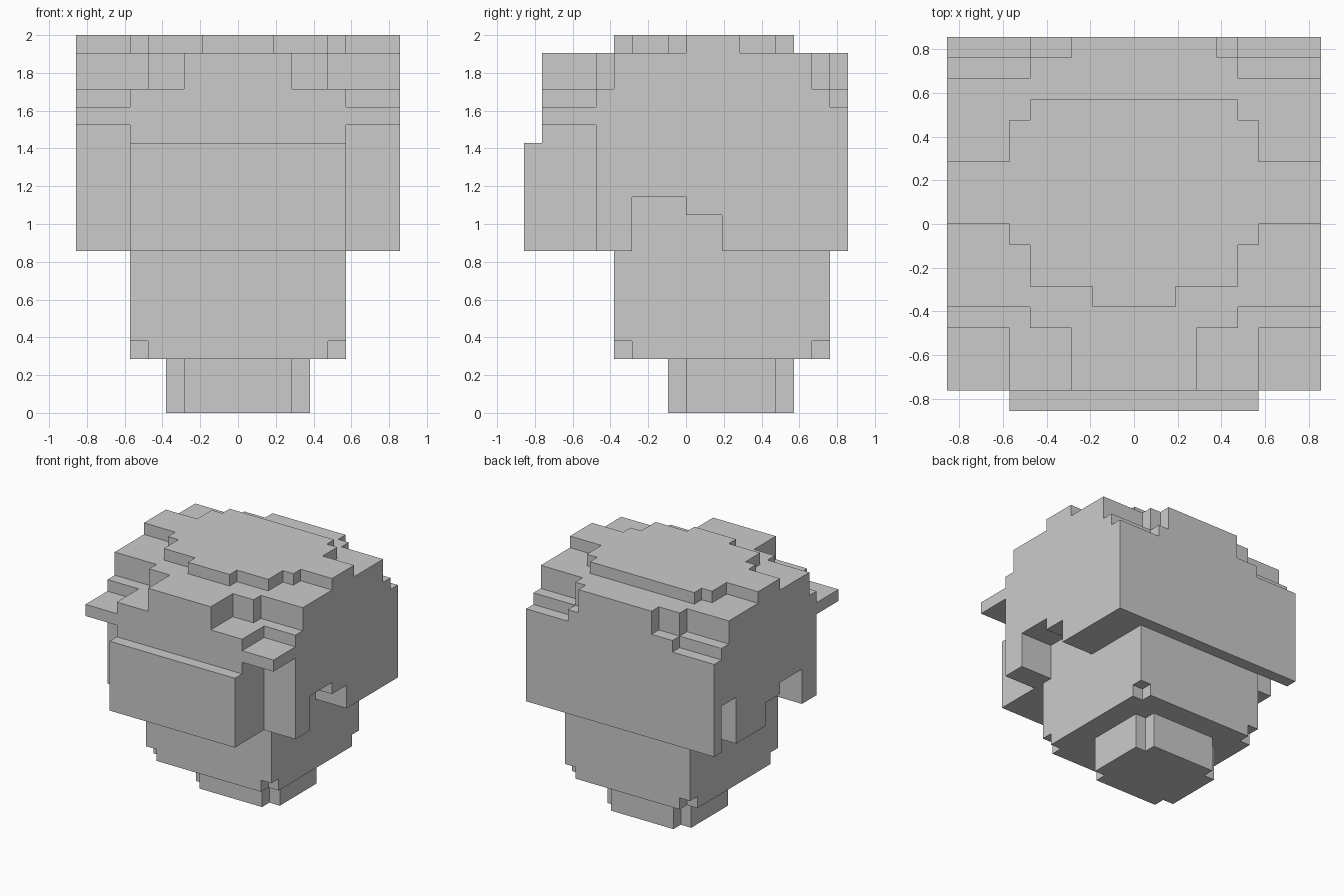
import bpy
import bmesh

if "Cube" in bpy.data.objects:
    bpy.data.objects.remove(bpy.data.objects["Cube"])

U = 2 / 21          # one block of the model
parts = {}          # part name -> set of occupied blocks


def box(x0, x1, y0, y1, z0, z1):
    return {(x, y, z) for x in range(x0, x1) for y in range(y0, y1) for z in range(z0, z1)}


def mirrored(x0, x1, *rest):
    return box(x0, x1, *rest) | box(-x1, -x0, *rest)


# Neck: a block with its vertical corners notched
parts["neck"] = box(-4, 4, 0, 5, 0, 3) | box(-3, 3, -1, 6, 0, 3)

# Lower head, with the four bottom corners clipped
head = box(-6, 6, -4, 8, 3, 9)
for y in (-4, 7):
    head -= mirrored(5, 6, y, y + 1, 3, 4)
parts["lower_head"] = head

# Face plate in front
parts["face_plate"] = box(-6, 6, -9, -8, 9, 15)

# Upper head shell
shell = box(-9, 9, -8, 9, 9, 20)
shell -= mirrored(6, 9, -8, -5, 9, 16)      # recess beside the face, under the brim
shell -= mirrored(6, 9, -8, -5, 17, 18)     # front corner steps
shell -= mirrored(3, 9, -8, -5, 18, 20)
shell -= mirrored(5, 9, -5, -4, 18, 20)
shell -= mirrored(5, 9, 8, 9, 17, 18)       # back corner steps
shell -= mirrored(5, 9, 7, 9, 18, 20)
shell -= box(-5, -3, 8, 9, 18, 20) | box(4, 5, 8, 9, 18, 20)
shell -= mirrored(6, 9, -3, 0, 9, 12)       # ear openings
shell -= mirrored(6, 9, 0, 2, 9, 11)
shell -= box(-9, -6, 6, 8, 9, 13)           # extra slot on the left
parts["upper_head"] = shell

# Raised crown layer
parts["crown"] = (box(-9, 9, 0, 3, 20, 21) | box(-6, 6, -1, 5, 20, 21)
                  | box(-5, 5, -3, 6, 20, 21) | box(-2, 2, -4, -3, 20, 21))

solid = set().union(*parts.values())


def skin(name, cells):
    """Make an object from the outward faces of a set of blocks."""
    bm = bmesh.new()
    verts = {}

    def vert(p):
        if p not in verts:
            verts[p] = bm.verts.new([c * U for c in p])
        return verts[p]

    for cell in sorted(cells):
        for axis in range(3):
            for side in (0, 1):
                near = list(cell)
                near[axis] += 2 * side - 1
                if tuple(near) in solid:
                    continue
                a, b = (axis + 1) % 3, (axis + 2) % 3
                loop = []
                for i, j in ((0, 0), (1, 0), (1, 1), (0, 1)):
                    p = list(cell)
                    p[axis] += side
                    p[a] += i
                    p[b] += j
                    loop.append(vert(tuple(p)))
                bm.faces.new(loop if side else loop[::-1])
    # merge coplanar blocks into large flat faces
    bmesh.ops.dissolve_limit(bm, angle_limit=0.01, verts=bm.verts[:], edges=bm.edges[:])
    mesh = bpy.data.meshes.new(name)
    bm.to_mesh(mesh)
    bm.free()
    bpy.context.collection.objects.link(bpy.data.objects.new(name, mesh))


for part, blocks in parts.items():
    skin(part, blocks)
